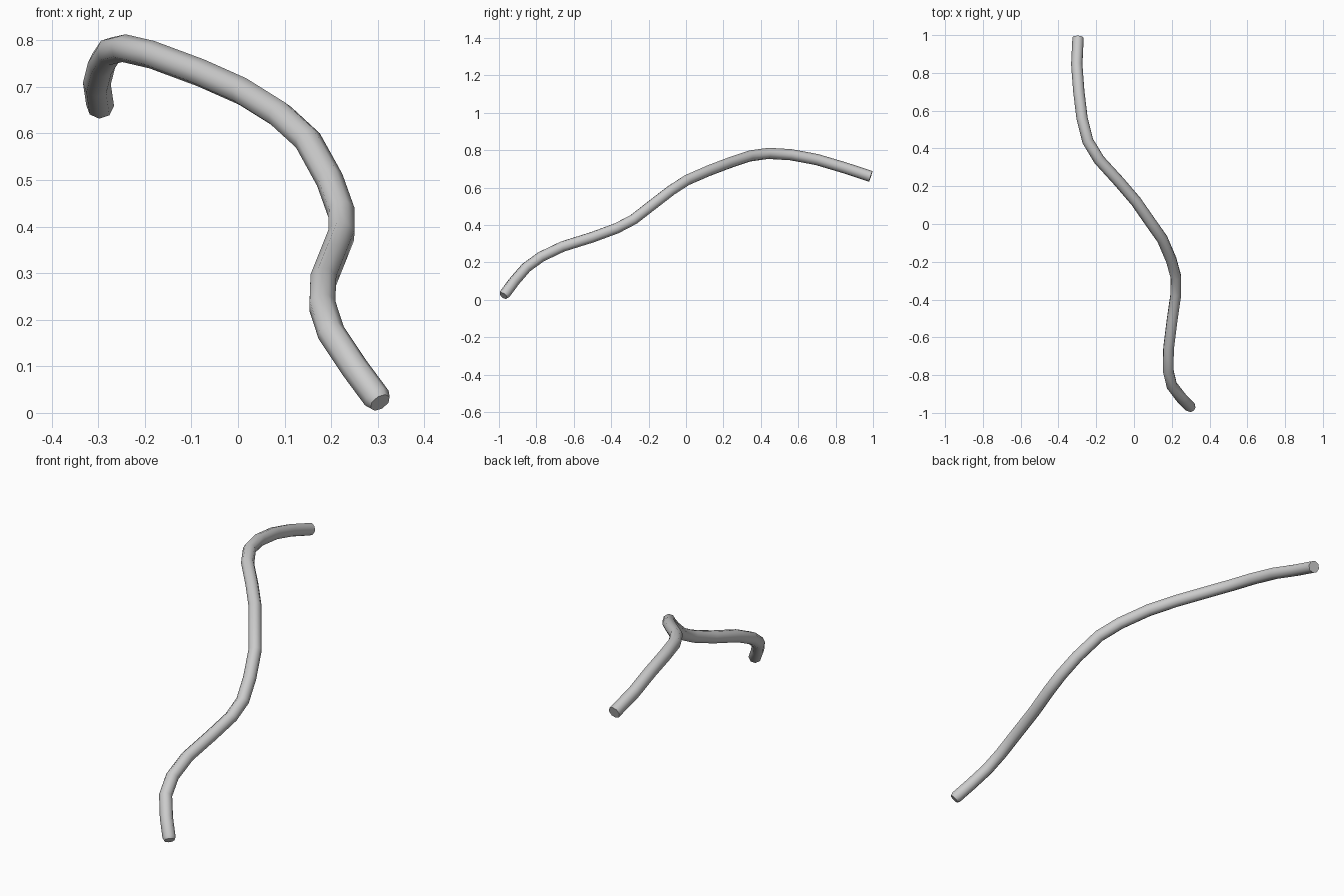
import bpy

if "Cube" in bpy.data.objects:
    bpy.data.objects.remove(bpy.data.objects["Cube"])

# centreline of the winding branch (x, y, z), front foot to back tip
path = [
    (0.305, -0.976, 0.022), (0.298, -0.968, 0.032), (0.250, -0.920, 0.097),
    (0.200, -0.855, 0.172), (0.181, -0.775, 0.230), (0.183, -0.660, 0.285),
    (0.203, -0.500, 0.335), (0.222, -0.370, 0.383), (0.222, -0.280, 0.430),
    (0.197, -0.190, 0.500), (0.150, -0.080, 0.585), (0.090, 0.005, 0.640),
    (0.010, 0.120, 0.690), (-0.080, 0.225, 0.730), (-0.185, 0.340, 0.769),
    (-0.245, 0.440, 0.783), (-0.275, 0.560, 0.776), (-0.292, 0.700, 0.750),
    (-0.303, 0.845, 0.707), (-0.296, 0.988, 0.660),
]

# low-poly tube with capped ends
curve = bpy.data.curves.new("branch_path", "CURVE")
curve.dimensions = "3D"
curve.bevel_depth = 0.03
curve.bevel_resolution = 2
curve.use_fill_caps = True
spline = curve.splines.new("POLY")
spline.points.add(len(path) - 1)
for point, co in zip(spline.points, path):
    point.co = (*co, 1)
    point.radius = 1.0
spline.points[0].radius = 0.8  # slightly rounded foot

branch = bpy.data.objects.new("branch", curve)
bpy.context.collection.objects.link(branch)
bpy.context.view_layer.objects.active = branch
branch.select_set(True)
bpy.ops.object.convert(target="MESH")

# weld cap rims, keep cap edges sharp
branch = bpy.context.object
branch.name = "branch"
bpy.ops.object.mode_set(mode="EDIT")
bpy.ops.mesh.select_all(action="SELECT")
bpy.ops.mesh.remove_doubles(threshold=0.0005)
bpy.ops.mesh.normals_make_consistent(inside=False)
bpy.ops.object.mode_set(mode="OBJECT")
bpy.ops.object.shade_smooth_by_angle(angle=0.87)
